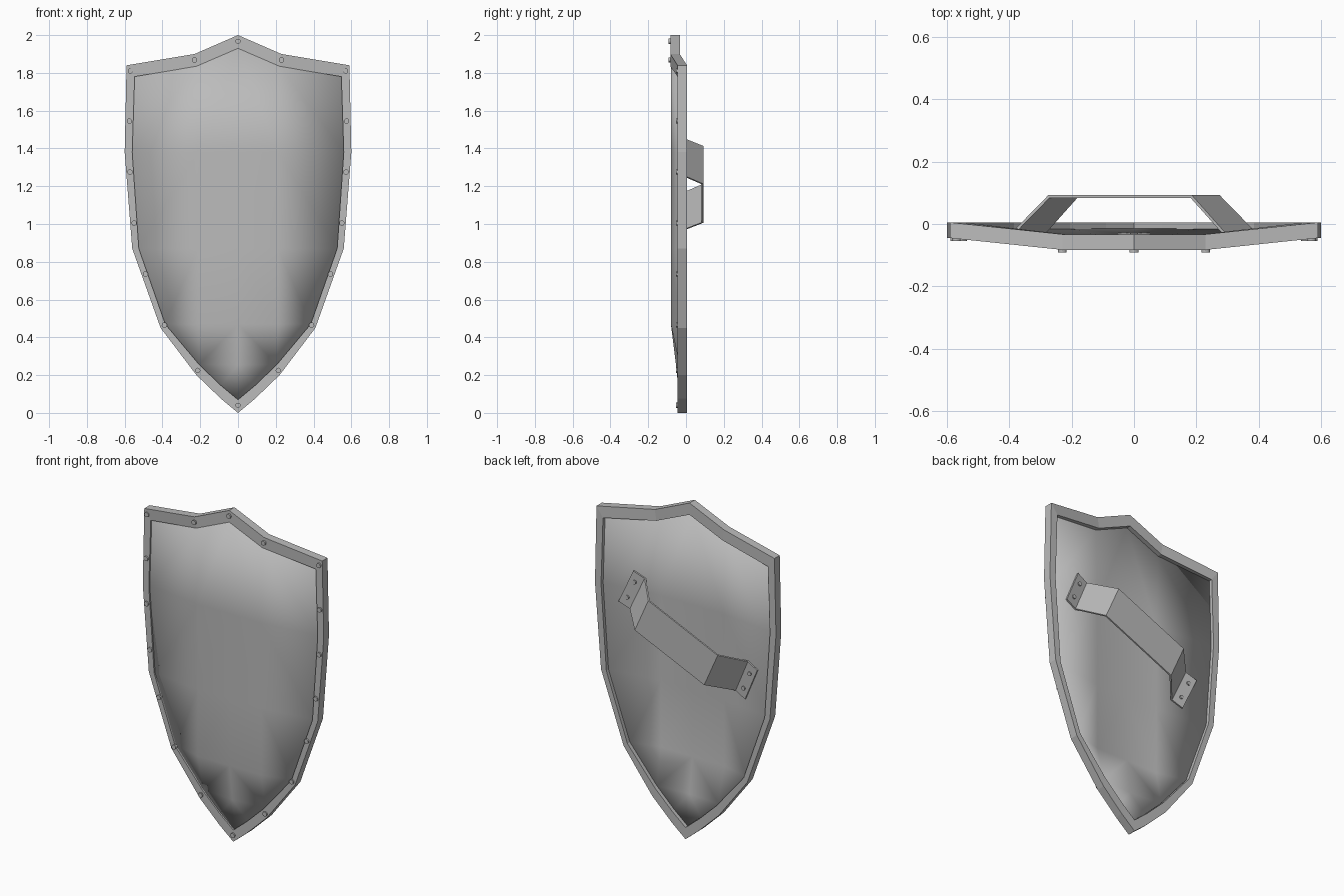
import bpy
import bmesh
from math import radians, sin, cos
from mathutils import Matrix, Vector

if "Cube" in bpy.data.objects:
    bpy.data.objects.remove(bpy.data.objects["Cube"])

GREY = (0.5, 0.5, 0.5, 1)
metal = bpy.data.materials.new("grey metal")
metal.use_nodes = True
metal.diffuse_color = GREY
metal.node_tree.nodes["Principled BSDF"].inputs["Base Color"].default_value = GREY


def finish(name, bm, smooth=False):
    mesh = bpy.data.meshes.new(name)
    bm.to_mesh(mesh)
    bm.free()
    mesh.materials.append(metal)
    obj = bpy.data.objects.new(name, mesh)
    bpy.context.collection.objects.link(obj)
    if smooth:
        bpy.ops.object.select_all(action="DESELECT")
        obj.select_set(True)
        bpy.context.view_layer.objects.active = obj
        bpy.ops.object.shade_smooth_by_angle(angle=radians(30))
    return obj


def solidify(obj, thickness, offset):
    mod = obj.modifiers.new("thickness", "SOLIDIFY")
    mod.thickness = thickness
    mod.offset = offset


# Half outlines of the rim, from the top peak down to the bottom tip
SIDE, MID, THICK = -0.045, -0.083, 0.05
outer = [(0, 2), (0.23, 1.9), (0.59, 1.84), (0.6, 1.38), (0.56, 0.87),
         (0.41, 0.45), (0.22, 0.2), (0.09, 0.075), (0, 0)]
inner = [(0, 1.93), (0.22, 1.835), (0.547, 1.78), (0.56, 1.38), (0.525, 0.87),
         (0.385, 0.47), (0.205, 0.255), (0.09, 0.145), (0, 0.07)]
front = [MID, MID] + [SIDE] * 7


def mirrored(items, flip):
    return items + [flip(i) for i in items[-2:0:-1]]


# Rim: a four-sided section carried around the outline
bm = bmesh.new()
both = list(zip(outer, inner, front))
loop = mirrored(both, lambda i: ((-i[0][0], i[0][1]), (-i[1][0], i[1][1]), i[2]))
rings = []
for (ox, oz), (ix, iz), y in loop:
    rings.append([bm.verts.new(p) for p in (
        (ox, y, oz), (ix, y, iz), (ix, y + THICK, iz), (ox, y + THICK, oz))])
for a, b in zip(rings, rings[1:] + rings[:1]):
    for k in range(4):
        j = (k + 1) % 4
        bm.faces.new((a[k], a[j], b[j], b[k]))
bmesh.ops.recalc_face_normals(bm, faces=bm.faces)
finish("rim", bm)

# Panel: half grid, bulging towards the middle, then mirrored
CREST, EDGE = -0.08, -0.035
rows = [[(0, CREST, 1.93), (0.22, CREST, 1.835), (0.547, EDGE, 1.78)]]
for x, z in inner[3:6]:
    rows.append([(0, CREST, z), (0.21, CREST, z), (x, EDGE, z)])
rows.append([(0, -0.053, 0.255), (0.205, EDGE, 0.255)])
rows.append([(0, EDGE, 0.07), (0.09, EDGE, 0.145)])
bm = bmesh.new()
grid = [[bm.verts.new((x * 1.005, y, z)) for x, y, z in row] for row in rows]
for a, b in zip(grid, grid[1:]):
    for k in range(len(a) - 1):
        corners = [a[k], a[k + 1]] + b[k:k + 2][::-1]
        bm.faces.new(corners)
bm.normal_update()
bmesh.ops.reverse_faces(bm, faces=[f for f in bm.faces if f.normal.y > 0])
panel = finish("panel", bm, True)
mirror = panel.modifiers.new("mirror", "MIRROR")
mirror.use_clip = True
solidify(panel, 0.02, -1)

# Arm strap: slanted folded ribbon with flat feet on the panel's back
TILT, CENTRE, WIDTH = radians(24), 1.21, 0.22


def strap_point(s, w):
    return (s * cos(TILT) - w * sin(TILT), CENTRE + s * sin(TILT) + w * cos(TILT))


def foot_y(x):
    return -0.055 + 0.13 * (abs(x) - 0.21)


bm = bmesh.new()
ribbon = []
for s in (-0.455, -0.378, -0.25, 0.25, 0.378, 0.455):
    pair = []
    for w in (-WIDTH / 2, WIDTH / 2):
        x, z = strap_point(s, w)
        pair.append(bm.verts.new((x, 0.088 if abs(s) < 0.3 else foot_y(x), z)))
    ribbon.append(pair)
for a, b in zip(ribbon, ribbon[1:]):
    bm.faces.new((a[0], a[1], b[1], b[0]))
solidify(finish("arm_strap", bm), 0.01, 0)


# Rivets: short round studs lying along y
def rivets(name, places, radius, depth):
    bm = bmesh.new()
    for x, y, z in places:
        place = Matrix.Translation(Vector((x, y, z))) @ Matrix.Rotation(radians(90), 4, "X")
        bmesh.ops.create_cone(bm, cap_ends=True, segments=12, radius1=radius,
                              radius2=radius, depth=depth, matrix=place)
    finish(name, bm, True)


half = [(0, MID, 1.967), (0.23, MID, 1.868), (0.57, SIDE, 1.81), (0.575, SIDE, 1.545),
        (0.572, SIDE, 1.275), (0.55, SIDE, 1.005), (0.49, SIDE, 0.735),
        (0.39, SIDE, 0.465), (0.213, SIDE, 0.225), (0, SIDE, 0.04)]
rivets("rim_rivets", mirrored(half, lambda p: (-p[0], p[1], p[2])), 0.014, 0.018)

feet = []
for s in (-0.42, 0.42):
    for w in (-0.055, 0.055):
        x, z = strap_point(s, w)
        feet.append((x, foot_y(x) + 0.005, z))
rivets("strap_rivets", feet, 0.012, 0.014)
